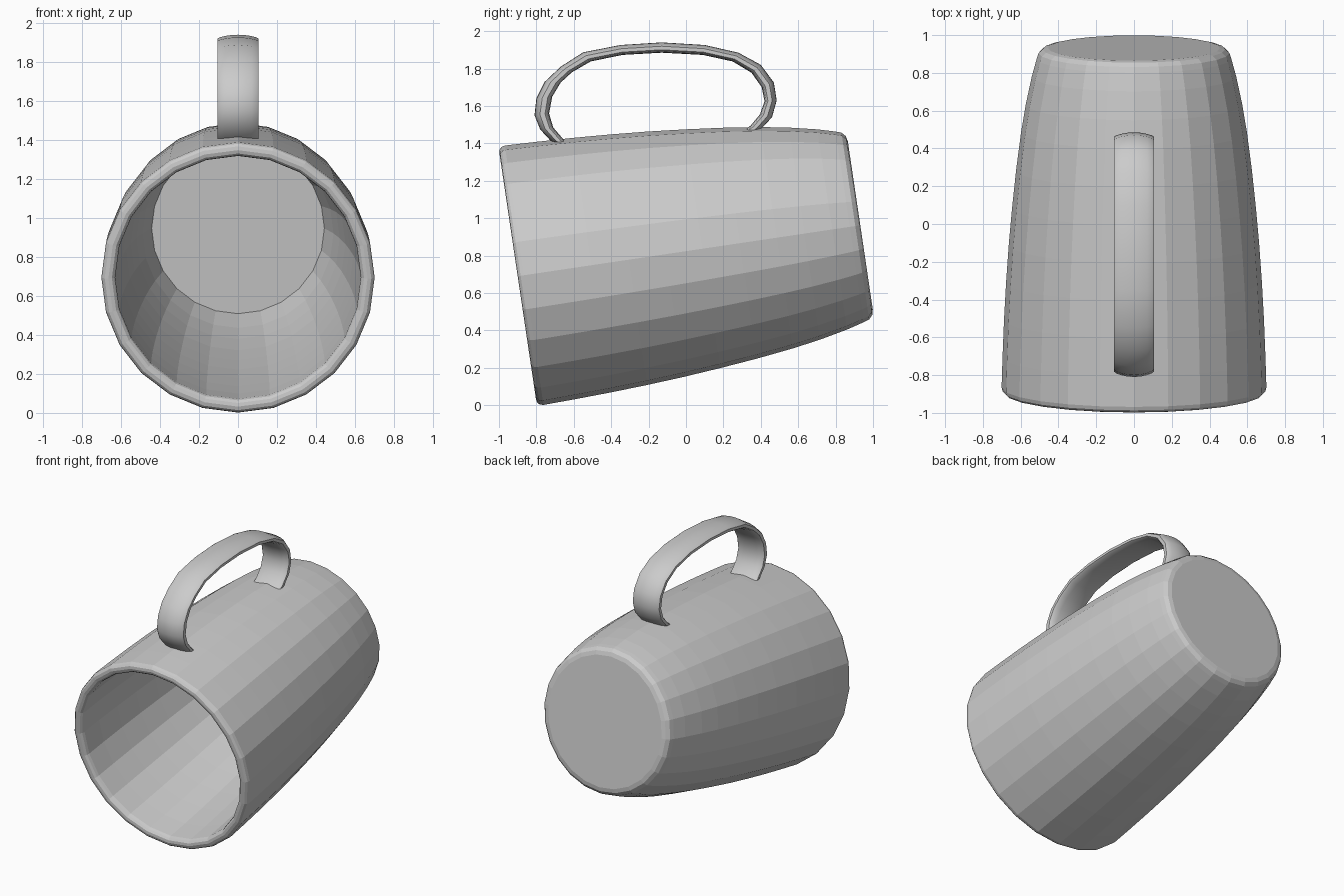
import bpy, bmesh, math
from mathutils import Matrix, Vector


def finish(bm, name, smooth_angle=None):
    bmesh.ops.recalc_face_normals(bm, faces=bm.faces)
    me = bpy.data.meshes.new(name)
    bm.to_mesh(me)
    bm.free()
    ob = bpy.data.objects.new(name, me)
    bpy.context.collection.objects.link(ob)
    if smooth_angle:
        bpy.context.view_layer.objects.active = ob
        ob.select_set(True)
        bpy.ops.object.shade_smooth_by_angle(angle=math.radians(smooth_angle))
        ob.select_set(False)
    return ob


def loft(bm, rings):
    """Join closed rings of points with quads and cap both ends."""
    vs = [[bm.verts.new(p) for p in ring] for ring in rings]
    n = len(vs[0])
    for a, b in zip(vs, vs[1:]):
        for i in range(n):
            j = (i + 1) % n
            bm.faces.new((a[i], a[j], b[j], b[i]))
    bm.faces.new(vs[0])
    bm.faces.new(vs[-1])


# Mug body: (radius, distance from rim) profile, from outer base to inner floor
SIDES = 24
profile = [(0.455, 1.852), (0.483, 1.845), (0.505, 1.825), (0.515, 1.795),
           (0.541, 1.7), (0.573, 1.55), (0.598, 1.4), (0.624, 1.2),
           (0.645, 1.0), (0.663, 0.8), (0.677, 0.6), (0.688, 0.4),
           (0.696, 0.2), (0.701, 0.035), (0.696, 0.016), (0.684, 0.004),
           (0.665, 0.0), (0.647, 0.004), (0.635, 0.016), (0.630, 0.035),
           (0.627, 0.2), (0.619, 0.4), (0.607, 0.6), (0.592, 0.8),
           (0.573, 1.0), (0.551, 1.2), (0.522, 1.4), (0.490, 1.57),
           (0.443, 1.75)]
tilt = Matrix.Translation((0, -0.9, 0.69)) @ Matrix.Rotation(math.radians(8.45), 4, 'X')
bm = bmesh.new()
loft(bm, [[tilt @ Vector((r * math.cos(t), s, r * math.sin(t)))
           for t in (2 * math.pi * i / SIDES for i in range(SIDES))]
          for r, s in profile])
finish(bm, "mug_body")

# Handle: outer and inner side outlines (y, z), lofted with a rounded strap section
outer = [(-0.67, 1.385), (-0.72, 1.41), (-0.78, 1.475), (-0.81, 1.55), (-0.80, 1.64),
         (-0.755, 1.73), (-0.67, 1.81), (-0.55, 1.887), (-0.35, 1.926),
         (-0.13, 1.94), (0.10, 1.926), (0.28, 1.885), (0.40, 1.82),
         (0.47, 1.725), (0.485, 1.63), (0.46, 1.54), (0.40, 1.475), (0.35, 1.445)]
inner = [(-0.60, 1.385), (-0.65, 1.415), (-0.71, 1.485), (-0.732, 1.56), (-0.715, 1.65),
         (-0.67, 1.725), (-0.61, 1.78), (-0.51, 1.838), (-0.34, 1.873),
         (-0.13, 1.885), (0.09, 1.873), (0.25, 1.838), (0.35, 1.778),
         (0.405, 1.70), (0.42, 1.625), (0.395, 1.555), (0.345, 1.495), (0.29, 1.455)]
W = 0.106
# (x, blend from outer outline to inner outline)
half = [(0.035, 0.03), (0.07, 0.13), (0.095, 0.25), (W, 0.37),
        (W, 0.72), (0.095, 0.85), (0.06, 0.95)]
section = [(0, 0)] + half + [(0, 1)] + [(-x, t) for x, t in reversed(half)]
bm = bmesh.new()
loft(bm, [[(x, o[0] + (i[0] - o[0]) * t, o[1] + (i[1] - o[1]) * t) for x, t in section]
          for o, i in zip(outer, inner)])
finish(bm, "handle", 35)
